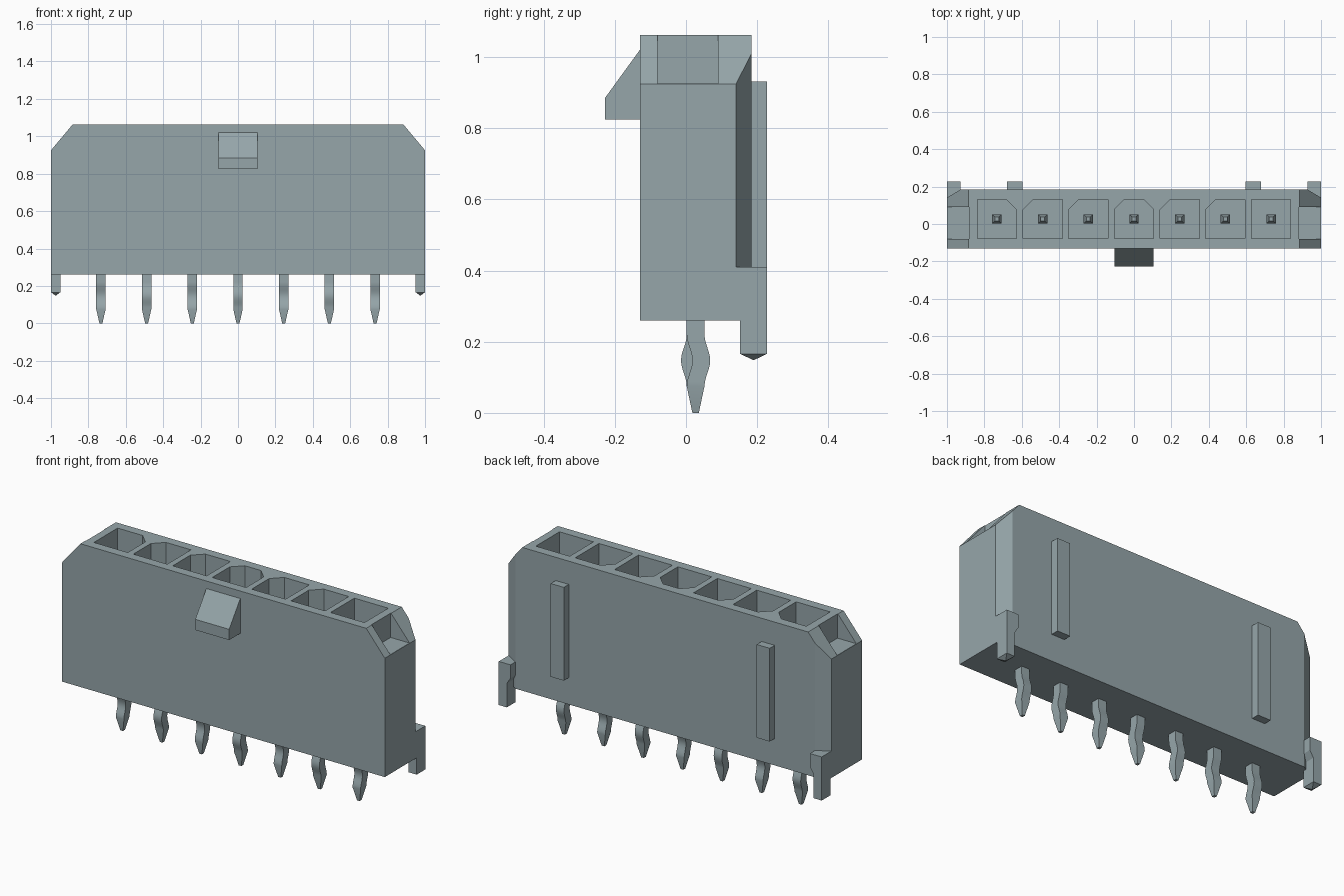
import bpy, bmesh, math
from mathutils import Vector

cube = bpy.data.objects.get("Cube")
if cube:
    bpy.data.objects.remove(cube, do_unlink=True)

mat = bpy.data.materials.new("blue grey plastic")
mat.use_nodes = True
colour = (0.305, 0.381, 0.402, 1)
mat.diffuse_color = colour
mat.node_tree.nodes["Principled BSDF"].inputs["Base Color"].default_value = colour


def loft(bm, rings):
    """Skin equal-sized rings of points and cap both ends."""
    loops = [[bm.verts.new(p) for p in ring] for ring in rings]
    n = len(loops[0])
    faces = [bm.faces.new(loops[0]), bm.faces.new(loops[-1])]
    for a, b in zip(loops, loops[1:]):
        faces += [bm.faces.new((a[i], a[(i + 1) % n], b[(i + 1) % n], b[i])) for i in range(n)]
    bmesh.ops.recalc_face_normals(bm, faces=faces)


def prism(bm, profile, axis, lo, hi):
    """Extrude a 2D profile along one axis."""
    def place(p, d):
        q = list(p)
        q.insert(axis, d)
        return Vector(q)
    loft(bm, [[place(p, d) for p in profile] for d in (lo, hi)])


def rect(x0, x1, y0, y1):
    return [(x0, y0), (x1, y0), (x1, y1), (x0, y1)]


def square_ring(x, y, z, hx, hy):
    return [(x + a, y + b, z) for a, b in rect(-hx, hx, -hy, hy)]


def finish(bm, name):
    mesh = bpy.data.meshes.new(name)
    bm.to_mesh(mesh)
    bm.free()
    obj = bpy.data.objects.new(name, mesh)
    bpy.context.collection.objects.link(obj)
    mesh.materials.append(mat)
    return obj


BASE, TOP, SHOULDER = 0.26, 1.062, 0.925
FRONT, BACK = -0.13, 0.184
PITCH, PIN_Y = 0.2443, 0.027
slots = [(i - 3) * PITCH for i in range(7)]

# Housing with sloped shoulders
bm = bmesh.new()
prism(bm, [(-1, BASE), (1, BASE), (1, SHOULDER), (0.885, TOP),
           (-0.885, TOP), (-1, SHOULDER)], 1, FRONT, BACK)
housing = finish(bm, "housing")

# Cutters: keyed cavities, shoulder notches, rear corner bevels
bm = bmesh.new()
keys = ["R", "L", "L", "LR", "L", "L", ""]
h, c = 0.105, 0.055
for x, key in zip(slots, keys):
    y0, y1 = PIN_Y - h, PIN_Y + h
    outline = [(x - h, y0), (x + h, y0)]
    outline += [(x + h, y1 - c), (x + h - c, y1)] if "R" in key else [(x + h, y1)]
    outline += [(x - h + c, y1), (x - h, y1 - c)] if "L" in key else [(x - h, y1)]
    prism(bm, outline, 2, 0.38, 1.2)
for s in (-1, 1):
    prism(bm, rect(s * 0.882, s * 1.1, -0.08, 0.09), 2, SHOULDER + 0.001, 1.2)
    prism(bm, [(s * 1.035, 0.12), (s * 0.89, 0.207), (s * 1.1, 0.3)], 2, 0.1, 1.2)
cutter = finish(bm, "housing_cutter")
cutter.hide_render = True

mod = housing.modifiers.new("cavities", "BOOLEAN")
mod.operation = "DIFFERENCE"
mod.solver = "EXACT"
mod.object = cutter
bpy.context.view_layer.objects.active = housing
housing.select_set(True)
bpy.ops.object.modifier_apply(modifier=mod.name)
bpy.data.objects.remove(cutter, do_unlink=True)

# Front latch ramp
bm = bmesh.new()
prism(bm, [(FRONT + 0.01, 0.825), (FRONT + 0.01, 1.02), (FRONT, 1.02),
           (-0.228, 0.885), (-0.228, 0.825)], 0, -0.105, 0.105)
finish(bm, "latch_ramp")

for s, side in ((1, "left"), (-1, "right")):
    # Rear rib
    bm = bmesh.new()
    prism(bm, rect(s * 0.597, s * 0.678, BACK - 0.01, 0.228), 2, 0.41, 0.932)
    finish(bm, side + "_rear_rib")

    # Locating peg: wide head, narrow leg and pointed tip
    bm = bmesh.new()
    prism(bm, [(s, BASE), (s, 0.41), (s * 0.927, 0.41), (s * 0.927, 0.335),
               (s * 0.95, 0.3), (s * 0.95, BASE)], 1, 0.135, 0.228)
    px, py = s * 0.975, 0.19
    loft(bm, [square_ring(px, py, BASE + 0.01, 0.025, 0.038),
              square_ring(px, py, 0.166, 0.025, 0.038),
              square_ring(px, py, 0.149, 0.002, 0.002)])
    finish(bm, side + "_locating_peg")

# Contact pins, kinked alternately to the back and the front
for i, x in enumerate(slots):
    bend = 0.016 if i % 2 == 0 else -0.016
    w = 0.025
    rings = [square_ring(x, PIN_Y, 0.84, 0.01, 0.01),
             square_ring(x, PIN_Y, 0.79, w, w)]
    for k in range(13):
        t = k / 12
        shift = bend * 0.5 * (1 - math.cos(2 * math.pi * t))
        rings.append(square_ring(x, PIN_Y + shift, 0.22 - 0.145 * t, w, w))
    rings.append(square_ring(x, PIN_Y, 0, 0.008, 0.009))
    bm = bmesh.new()
    loft(bm, rings)
    pin = finish(bm, "contact_pin_%d" % (i + 1))
    bpy.ops.object.select_all(action="DESELECT")
    pin.select_set(True)
    bpy.context.view_layer.objects.active = pin
    bpy.ops.object.shade_smooth_by_angle(angle=math.radians(20))
